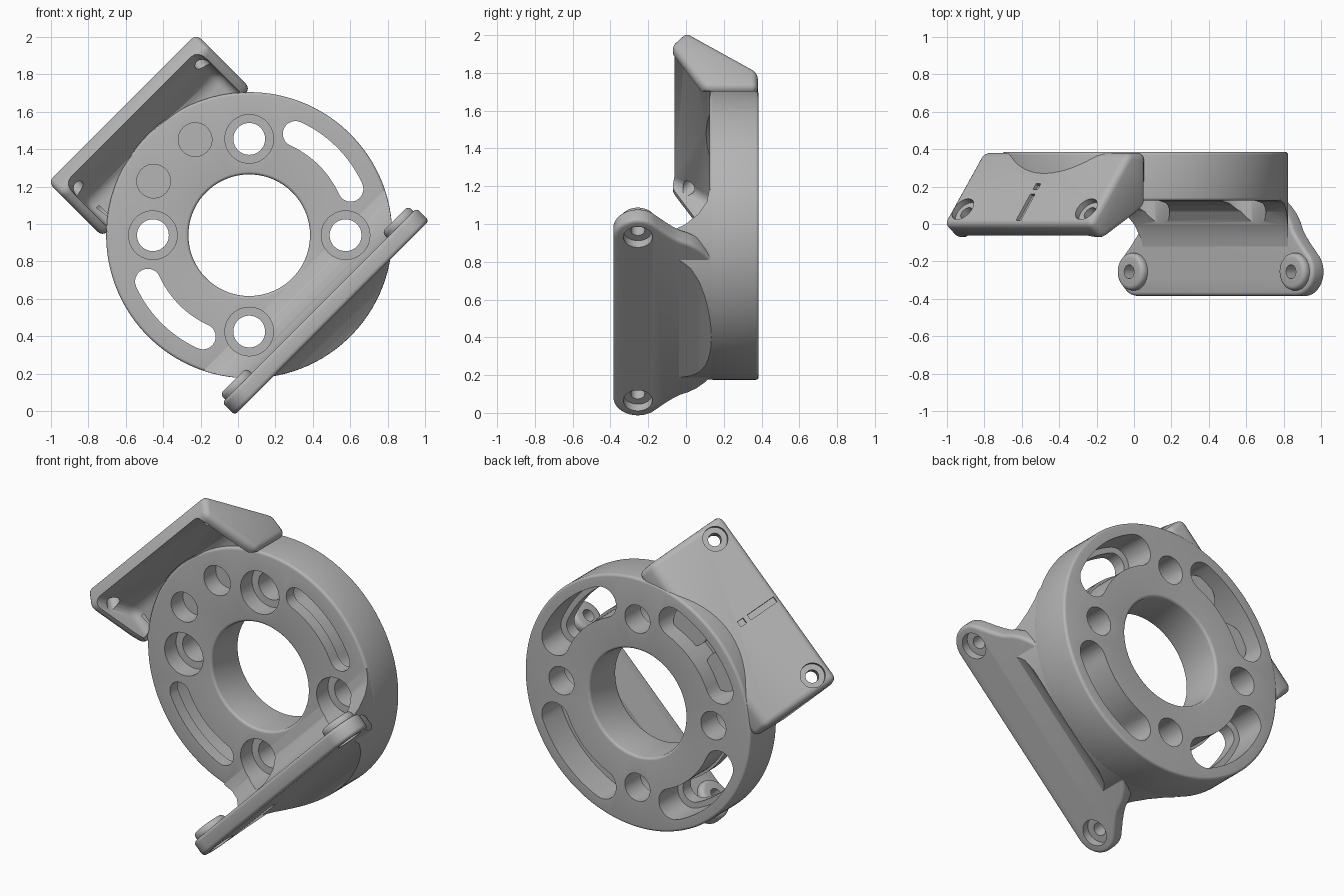
import bpy
import bmesh
from math import sin, cos, pi, radians
from mathutils import Matrix, Vector

if "Cube" in bpy.data.objects:
    bpy.data.objects.remove(bpy.data.objects["Cube"], do_unlink=True)

grey = bpy.data.materials.new("plain grey")
grey.use_nodes = True
grey.diffuse_color = (0.46, 0.46, 0.46, 1)
grey.node_tree.nodes["Principled BSDF"].inputs["Base Color"].default_value = grey.diffuse_color

# Parts are made with the ring axis on y at the origin, then turned into place
FINAL = Matrix.Translation((0.06, 0, 0.94)) @ Matrix.Rotation(-pi / 4, 4, 'Y')
Y_AXIS, Z_AXIS = Vector((0, 1, 0)), Vector((0, 0, 1))
SLOPE = Vector((0, 0.61, 0.79)).normalized()
cutters = []


def add(name, bm, bevel=0.0):
    bmesh.ops.recalc_face_normals(bm, faces=bm.faces)
    mesh = bpy.data.meshes.new(name)
    bm.to_mesh(mesh)
    bm.free()
    mesh.materials.append(grey)
    obj = bpy.data.objects.new(name, mesh)
    bpy.context.scene.collection.objects.link(obj)
    if bevel:
        mod = obj.modifiers.new("round", 'BEVEL')
        mod.width, mod.segments = bevel, 4
        mod.limit_method, mod.angle_limit = 'ANGLE', radians(35)
    return obj


def prism(name, pts, lo, hi, place, bevel=0.0):
    bm = bmesh.new()
    ends = [[bm.verts.new(place(a, b, t)) for a, b in pts] for t in (lo, hi)]
    for end in ends:
        bm.faces.new(end)
    for i in range(len(pts)):
        j = (i + 1) % len(pts)
        bm.faces.new((ends[0][i], ends[0][j], ends[1][j], ends[1][i]))
    return add(name, bm, bevel)


def lathe(name, section, steps, bevel=0.0):
    """Closed section of (radius, y) points swept round the y axis."""
    bm = bmesh.new()
    loops = []
    for i in range(steps):
        a = 2 * pi * (i + 0.5) / steps
        loops.append([bm.verts.new((r * cos(a), y, r * sin(a))) for r, y in section])
    n = len(section)
    for i in range(steps):
        here, there = loops[i - 1], loops[i]
        for j in range(n):
            bm.faces.new((here[j - 1], here[j], there[j], there[j - 1]))
    return add(name, bm, bevel)


def along_x(z, y, t):
    return (t, y, z)


def along_y(x, z, t):
    return (x, t, z)


def along_z(x, y, t):
    return (x, y, t)


def cyl(name, centre, axis, radius, depth, bevel=0.0, sides=48):
    bm = bmesh.new()
    turn = Z_AXIS.rotation_difference(axis).to_matrix().to_4x4()
    bmesh.ops.create_cone(bm, cap_ends=True, segments=sides, radius1=radius, radius2=radius,
                          depth=depth, matrix=Matrix.Translation(centre) @ turn)
    return add(name, bm, bevel)


def peg(name, x, z, y0, y1, radius, sides=48):
    return cyl(name, (x, (y0 + y1) / 2, z), Y_AXIS, radius, y1 - y0, 0, sides)


def box(name, centre, size):
    bm = bmesh.new()
    turn = Z_AXIS.rotation_difference(SLOPE).to_matrix().to_4x4()
    bmesh.ops.create_cube(bm, size=1, matrix=Matrix.Translation(centre) @ turn
                          @ Matrix.Diagonal((*size, 1)))
    return add(name, bm)


def cutter(obj):
    obj.hide_render = True
    cutters.append(obj)
    return obj


def arc_slot(name, mid, radius, width, half, y0, y1):
    """Curved slot with round ends, centred on the angle mid."""
    pts = []
    n = 16
    for side, turn in ((1, 0), (-1, pi)):
        r, end = radius + side * width, mid + side * half
        for i in range(n + 1):
            a = mid - side * half + 2 * side * half * i / n
            pts.append((r * cos(a), r * sin(a)))
        for i in range(1, 12):
            b = end + turn + pi * i / 12
            pts.append((radius * cos(end) + width * cos(b), radius * sin(end) + width * sin(b)))
    return cutter(prism(name, pts, y0, y1, along_y))


def boolean(obj, tools, operation='DIFFERENCE'):
    for tool in tools:
        mod = obj.modifiers.new(tool.name, 'BOOLEAN')
        mod.operation, mod.object, mod.solver = operation, tool, 'EXACT'


# Ring body
ring = lathe("mounting_ring", [(0.325, 0.125), (0.765, 0.125), (0.765, 0.385), (0.325, 0.385)],
             112, 0.016)

# Ring cutters: bolt holes, through slots, back pockets, blind recesses
ring_cuts, recesses, bosses = [], [], []
for i in range(4):
    a = pi / 4 + i * pi / 2
    x, z = 0.515 * cos(a), 0.515 * sin(a)
    ring_cuts.append(cutter(peg("bolt_hole_cut", x, z, -0.1, 0.5, 0.085)))
    ring_cuts.append(cutter(peg("counterbore_cut", x, z, -0.25, 0.235, 0.13)))
    mid = i * pi / 2
    ring_cuts.append(arc_slot("pocket_cut", mid, 0.605, 0.092, radians(22), 0.2, 0.5))
    if i % 2 == 0:
        ring_cuts.append(arc_slot("slot_cut", mid, 0.596, 0.068, radians(20.5), -0.1, 0.3))
for x in (-0.157, 0.157):
    recesses.append(cutter(peg("recess_cut", x, 0.566, -0.2, 0.24, 0.09)))
    bosses.append(peg("recess_boss", x, 0.566, 0.18, 0.28, 0.118))
ring_cuts += recesses

# Sloped bracket: wedge block hollowed into a tray
block = [(0.975, 0), (0.68, 0.38), (0.55, 0.38), (0.55, 0.1), (0.62, 0.055), (0.872, -0.08)]
tilted = prism("sloped_bracket", block, -0.56, 0.56, along_x, 0.035)
tray = [(0.963, -0.15), (0.73, 0.15), (0.4, 0.15), (0.4, -0.15)]
tilted_cuts = [cutter(prism("tray_cut", tray, -0.505, 0.505, along_x, 0.05)),
               cutter(peg("ring_clearance_cut", 0, 0, -0.3, 0.128, 0.764, sides=112))]
for x in (-0.467, 0.467):
    spot = (x, 0.08, 0.913)
    tilted_cuts.append(cutter(cyl("screw_hole_cut", spot, SLOPE, 0.037, 0.5)))
    tilted_cuts.append(cutter(cyl("screw_seat_cut", spot, SLOPE, 0.07, 0.07)))
for y, length in ((0.09, 0.18), (0.2, 0.04)):
    tilted_cuts.append(cutter(box("groove_cut", (0, y, 0.975 - 0.776 * y), (0.035, length, 0.04))))

# Upright fin: flat plate with a round lobe at each end
half = [(0.605 + 0.13 * cos(radians(a)), -0.255 + 0.13 * sin(radians(a)))
        for a in range(-90, 51, 10)]
half += [(0.64, -0.105), (0.605, -0.065), (0.58, -0.03), (0.56, 0.015), (0.53, 0.06),
         (0.49, 0.1), (0.45, 0.13), (0.44, 0.17)]
outline = half + [(-x, y) for x, y in reversed(half)]
fin = prism("upright_fin", outline, -0.625, -0.53, along_z, 0.035)
fin_cuts, fin_bosses = [], []
for x in (-0.612, 0.612):
    fin_bosses.append(cyl("fin_boss", (x, -0.255, -0.525), Z_AXIS, 0.1, 0.07, 0.025))
    fin_cuts.append(cutter(cyl("fin_hole_cut", (x, -0.255, -0.55), Z_AXIS, 0.037, 0.4)))
    fin_cuts.append(cutter(cyl("fin_seat_cut", (x, -0.255, -0.62), Z_AXIS, 0.077, 0.09)))

# Flared root blending the fin into the ring
flare = [(-0.61, -0.2), (-0.615, -0.07), (-0.63, -0.02), (-0.65, 0.025), (-0.685, 0.07),
         (-0.725, 0.105), (-0.765, 0.135), (-0.8, 0.15), (-0.8, 0.17), (-0.34, 0.17),
         (-0.34, 0.124), (-0.4, 0.11), (-0.455, 0.065), (-0.498, -0.005), (-0.525, -0.08),
         (-0.54, -0.2)]
root = prism("fin_root", flare, -0.74, 0.74, along_x)
limit = cutter(peg("root_limit", 0, 0, -0.4, 0.4, 0.764, sides=112))

boolean(ring, ring_cuts)
boolean(tilted, tilted_cuts + ring_cuts)
boolean(fin, fin_cuts + ring_cuts)
boolean(root, [limit], 'INTERSECT')
boolean(root, ring_cuts)
for boss in bosses:
    boolean(boss, recesses)
for boss in fin_bosses:
    boolean(boss, fin_cuts)

# Bake the modifiers, drop the cutters, turn the parts into place
parts = [ring, tilted, fin, root] + bosses + fin_bosses
bpy.context.view_layer.update()
graph = bpy.context.evaluated_depsgraph_get()
baked = [bpy.data.meshes.new_from_object(p.evaluated_get(graph)) for p in parts]
for part, mesh in zip(parts, baked):
    part.modifiers.clear()
    part.data = mesh
    mesh.transform(FINAL)
for tool in cutters:
    bpy.data.objects.remove(tool, do_unlink=True)
bpy.ops.object.select_all(action='DESELECT')
for part in parts:
    part.select_set(True)
bpy.context.view_layer.objects.active = ring
bpy.ops.object.shade_smooth_by_angle(angle=radians(35))
